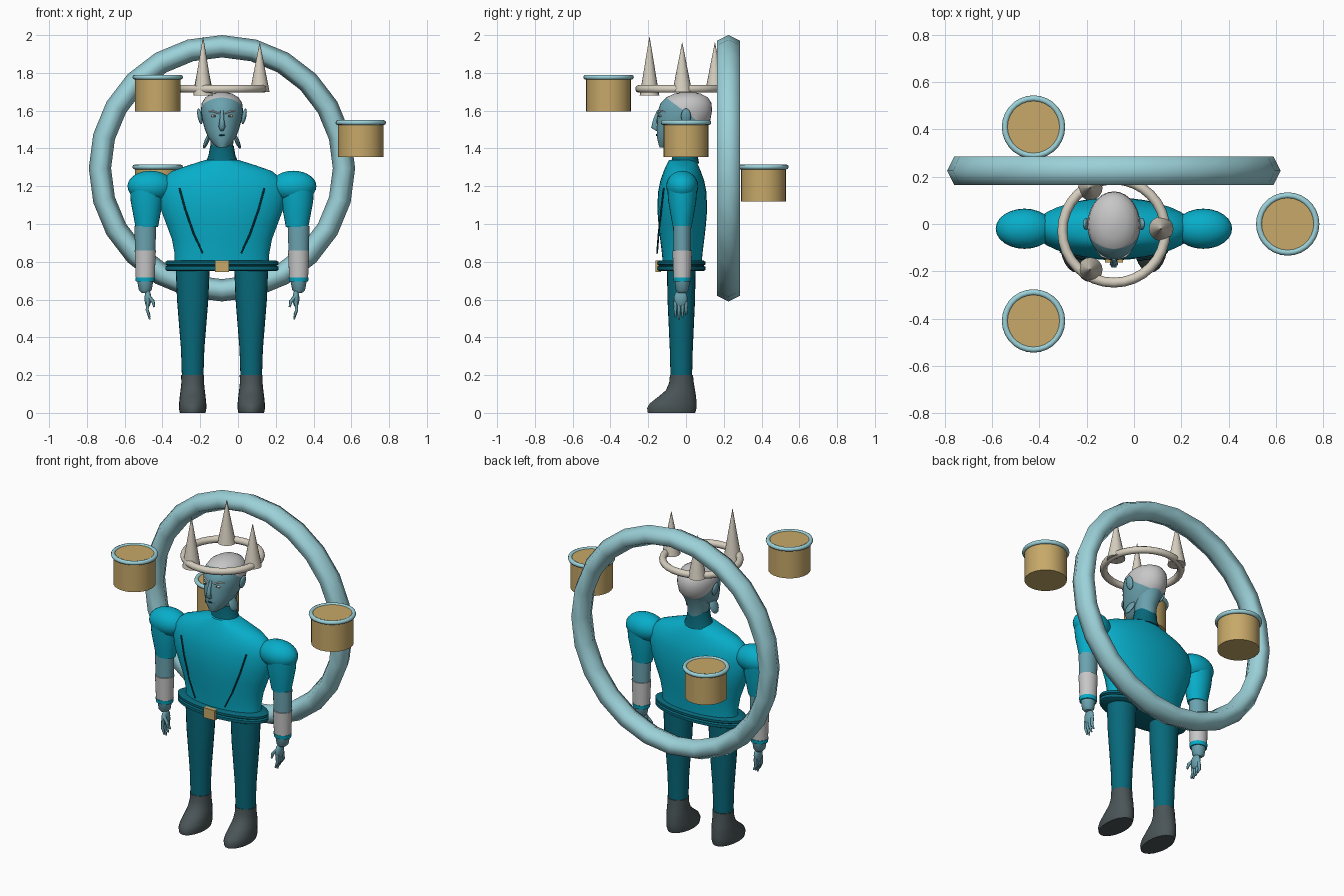
import bpy, bmesh, math
from mathutils import Vector

if "Cube" in bpy.data.objects:
    bpy.data.objects.remove(bpy.data.objects["Cube"], do_unlink=True)

CX = -0.085   # middle of the figure
CY = -0.02


def material(name, *srgb):
    mat = bpy.data.materials.new(name)
    colour = [((c + 0.055) / 1.055) ** 2.4 if c > 0.04 else c / 12.92 for c in srgb] + [1]
    mat.use_nodes = True
    mat.diffuse_color = colour
    mat.node_tree.nodes["Principled BSDF"].inputs["Base Color"].default_value = colour
    return mat


CYAN = material("bright cyan cloth", 0.03, 0.68, 0.79)
TEAL = material("dark teal cloth", 0.03, 0.41, 0.48)
SKIN = material("blue skin", 0.42, 0.64, 0.69)
PALE = material("pale blue", 0.61, 0.82, 0.85)
GOLD = material("gold", 0.78, 0.66, 0.41)
IVORY = material("ivory", 0.84, 0.81, 0.75)
GREY = material("light grey", 0.78, 0.78, 0.78)
BOOT = material("charcoal", 0.29, 0.33, 0.34)
LINE = material("deep teal", 0.02, 0.25, 0.30)


def finish(bm, name, mats, angle=40, loc=(0, 0, 0)):
    """Turn a bmesh into a smooth shaded object with sharp creases."""
    bmesh.ops.recalc_face_normals(bm, faces=bm.faces)
    mesh = bpy.data.meshes.new(name)
    bm.to_mesh(mesh)
    bm.free()
    for mat in mats:
        mesh.materials.append(mat)
    for poly in mesh.polygons:
        poly.use_smooth = True
    mesh.set_sharp_from_angle(angle=math.radians(angle))
    ob = bpy.data.objects.new(name, mesh)
    ob.location = loc
    bpy.context.collection.objects.link(ob)
    return ob


def loft_mesh(rings, n=24):
    """Stack elliptical rings given as (z, half width, half depth, y shift)."""
    bm = bmesh.new()
    loops = []
    for z, hx, hy, cy in rings:
        loops.append([bm.verts.new((hx * math.cos(a), cy + hy * math.sin(a), z))
                      for a in (math.tau * i / n for i in range(n))])
    for low, high in zip(loops, loops[1:]):
        for i in range(n):
            j = (i + 1) % n
            bm.faces.new((low[i], low[j], high[j], high[i]))
    bm.faces.new(loops[0][::-1])
    bm.faces.new(loops[-1])
    return bm


def loft(name, mat, x, y, rings, n=24):
    rings = [r if len(r) == 4 else (*r, 0) for r in rings]
    return finish(loft_mesh(rings, n), name, [mat], loc=(x, y, 0))


def ball(name, mat, loc, scale, n=16):
    bm = bmesh.new()
    bmesh.ops.create_uvsphere(bm, u_segments=n, v_segments=n // 2 + 2, radius=1)
    bmesh.ops.scale(bm, vec=scale, verts=bm.verts)
    return finish(bm, name, [mat], 60, loc)


def torus(name, mat, loc, major, minor, n, sides):
    bm = bmesh.new()
    grid = []
    for i in range(n):
        a = math.tau * i / n
        grid.append([])
        for k in range(sides):
            b = math.tau * k / sides
            r = major + minor * math.cos(b)
            grid[i].append(bm.verts.new((r * math.cos(a), r * math.sin(a), minor * math.sin(b))))
    for i in range(n):
        for k in range(sides):
            i2, k2 = (i + 1) % n, (k + 1) % sides
            bm.faces.new((grid[i][k], grid[i2][k], grid[i2][k2], grid[i][k2]))
    return finish(bm, name, [mat], 65, loc)


def cord(name, mat, points, radii):
    curve = bpy.data.curves.new(name, "CURVE")
    curve.dimensions = "3D"
    curve.bevel_depth = 1
    curve.bevel_resolution = 1
    curve.use_fill_caps = True
    line = curve.splines.new("POLY")
    line.points.add(len(points) - 1)
    for p, co, r in zip(line.points, points, radii):
        p.co = (*co, 1)
        p.radius = r
    curve.materials.append(mat)
    ob = bpy.data.objects.new(name, curve)
    bpy.context.collection.objects.link(ob)


# Great ring behind the figure
halo = torus("back_ring", PALE, (CX, 0.225, 1.295), 0.646, 0.059, 24, 6)
halo.rotation_euler.x = math.pi / 2
halo.scale.z = 1.17

# Floating drums with pale rims
for label, x, y, top in (("front", -0.425, -0.41, 1.79), ("side", 0.65, 0, 1.55), ("back", -0.425, 0.41, 1.315)):
    loft(label + "_drum", GOLD, x, y, [(top - 0.195, 0.12, 0.12), (top - 0.008, 0.12, 0.12)])
    torus(label + "_drum_rim", PALE, (x, y, top - 0.013), 0.121, 0.013, 28, 8)

# Crown: hoop and three spikes
torus("crown_hoop", IVORY, (CX, -0.03, 1.715), 0.218, 0.021, 32, 10)
for k, (low, tip) in enumerate(((1.70, 1.96), (1.70, 1.96), (1.68, 1.99))):
    a = math.tau * k / 3
    loft("crown_spike", IVORY, CX + 0.2 * math.cos(a), CY + 0.2 * math.sin(a),
         [(low, 0.052, 0.052), (tip, 0.001, 0.001)], 16)

# Torso, collar, belt and buckle
loft("torso", CYAN, CX, CY, [
    (0.79, 0.25, 0.103), (0.84, 0.25, 0.107), (0.92, 0.265, 0.117), (1.0, 0.295, 0.126),
    (1.08, 0.325, 0.132), (1.17, 0.34, 0.128), (1.23, 0.325, 0.116),
    (1.28, 0.265, 0.098), (1.31, 0.18, 0.085), (1.34, 0.085, 0.07)], 32)
loft("collar", TEAL, CX, -0.005, [(1.32, 0.09, 0.075), (1.36, 0.072, 0.066), (1.415, 0.062, 0.064)])
loft("belt", TEAL, CX, -0.025, [
    (0.75, 0.285, 0.115), (0.757, 0.3, 0.128), (0.774, 0.3, 0.128), (0.78, 0.288, 0.118),
    (0.786, 0.3, 0.128), (0.8, 0.3, 0.128), (0.808, 0.285, 0.115)], 32)
bm = bmesh.new()
bmesh.ops.create_cube(bm, size=1)
bmesh.ops.scale(bm, vec=(0.076, 0.03, 0.062), verts=bm.verts)
finish(bm, "buckle", [GOLD], loc=(CX, -0.147, 0.777))

# Head, with a crisp hairline cut by a sloping plane
bm = loft_mesh([
    (1.405, 0.022, 0.025, -0.115), (1.42, 0.045, 0.06, -0.085), (1.46, 0.074, 0.094, -0.06),
    (1.5, 0.09, 0.12, -0.035), (1.55, 0.104, 0.141, -0.012), (1.6, 0.112, 0.143, -0.005),
    (1.64, 0.107, 0.135, 0), (1.67, 0.088, 0.11, 0.005), (1.69, 0.054, 0.07, 0.008),
    (1.7, 0.015, 0.02, 0.01)], 28)
point, normal = Vector((0, -0.02, 1.605)), Vector((0, 0.75, 1)).normalized()
bmesh.ops.bisect_plane(bm, geom=bm.verts[:] + bm.edges[:] + bm.faces[:], plane_co=point, plane_no=normal)
for f in bm.faces:
    f.material_index = int((f.calc_center_median() - point).dot(normal) > 0)
finish(bm, "head", [SKIN, GREY], 50, (CX, 0, 0))
loft("neck", SKIN, CX, 0, [(1.38, 0.056, 0.058), (1.45, 0.062, 0.068), (1.53, 0.075, 0.09, 0.02)])

# Face
cord("nose", SKIN, [(CX, -0.146, 1.6), (CX, -0.164, 1.55), (CX, -0.17, 1.515), (CX, -0.15, 1.5)],
     [0.009, 0.012, 0.018, 0.012])
cord("mouth", LINE, [(CX - 0.03, -0.143, 1.468), (CX, -0.155, 1.471), (CX + 0.03, -0.143, 1.468)],
     [0.003, 0.005, 0.003])

for s, side in ((-1, "right"), (1, "left")):
    def at(x, y, z):
        return CX + s * x, y, z

    ball(side + "_eye", IVORY, at(0.041, -0.135, 1.572), (0.018, 0.008, 0.007))
    ball(side + "_pupil", BOOT, at(0.039, -0.141, 1.572), (0.006, 0.004, 0.006))
    cord(side + "_brow", GREY, [at(0.016, -0.148, 1.585), at(0.05, -0.136, 1.598), at(0.075, -0.113, 1.594)],
         [0.004, 0.005, 0.002])
    ear = ball(side + "_ear", SKIN, at(0.117, 0, 1.57), (0.012, 0.026, 0.042))
    ear.rotation_euler.y = s * 0.2
    fin = ball(side + "_jaw_fin", SKIN, at(0.08, -0.04, 1.44), (0.012, 0.04, 0.045), 8)
    fin.rotation_euler.y = -s * 0.4

    # Piping on the front of the tunic
    cord(side + "_piping", LINE, [at(0.225, -0.118, 1.19), at(0.195, -0.131, 1.08),
                                  at(0.15, -0.145, 0.95), at(0.102, -0.153, 0.845)], [0.005] * 4)

    # Arm
    ball(side + "_shoulder", CYAN, at(0.378, CY, 1.2), (0.122, 0.085, 0.082), 24)
    arm = CX + s * 0.406
    loft(side + "_sleeve", CYAN, arm - s * 0.008, CY, [
        (0.985, 0.06, 0.05), (1.04, 0.07, 0.06), (1.12, 0.085, 0.074), (1.2, 0.09, 0.08)])
    loft(side + "_forearm", SKIN, arm, CY, [(0.84, 0.053, 0.045), (0.99, 0.058, 0.048)])
    loft(side + "_cuff", GREY, arm, CY, [(0.71, 0.05, 0.046), (0.86, 0.056, 0.052)])
    loft(side + "_cuff_band", CYAN, arm, CY, [(0.695, 0.05, 0.046), (0.718, 0.053, 0.049)])
    loft(side + "_wrist", SKIN, arm, CY, [(0.635, 0.018, 0.022), (0.65, 0.034, 0.034), (0.7, 0.043, 0.04)])

    # Hand
    hand = CX + s * 0.392
    ball(side + "_palm", SKIN, (hand, -0.028, 0.605), (0.018, 0.036, 0.046))
    for k in range(4):
        y = -0.056 + 0.019 * k
        tip = 0.495 + 0.012 * abs(k - 1)
        cord(side + "_finger", SKIN, [(hand, y, 0.59), (hand + s * 0.004, y, 0.545), (hand - s * 0.01, y, tip)],
             [0.01, 0.009, 0.005])
    cord(side + "_thumb", SKIN, [(hand, -0.05, 0.62), (hand - s * 0.027, -0.058, 0.59),
                                 (hand - s * 0.034, -0.06, 0.56)], [0.012, 0.01, 0.005])

    # Leg and boot
    leg = CX + s * 0.155
    loft(side + "_leg", TEAL, leg, -0.025, [
        (0.19, 0.057, 0.057), (0.34, 0.062, 0.061), (0.45, 0.071, 0.066),
        (0.6, 0.083, 0.073), (0.77, 0.09, 0.076)])
    loft(side + "_boot", BOOT, leg, 0, [
        (0, 0.068, 0.125, -0.077), (0.025, 0.073, 0.131, -0.075), (0.05, 0.072, 0.124, -0.068),
        (0.09, 0.068, 0.097, -0.044), (0.12, 0.064, 0.077, -0.029), (0.16, 0.06, 0.065, -0.024),
        (0.2, 0.061, 0.061, -0.024)])
